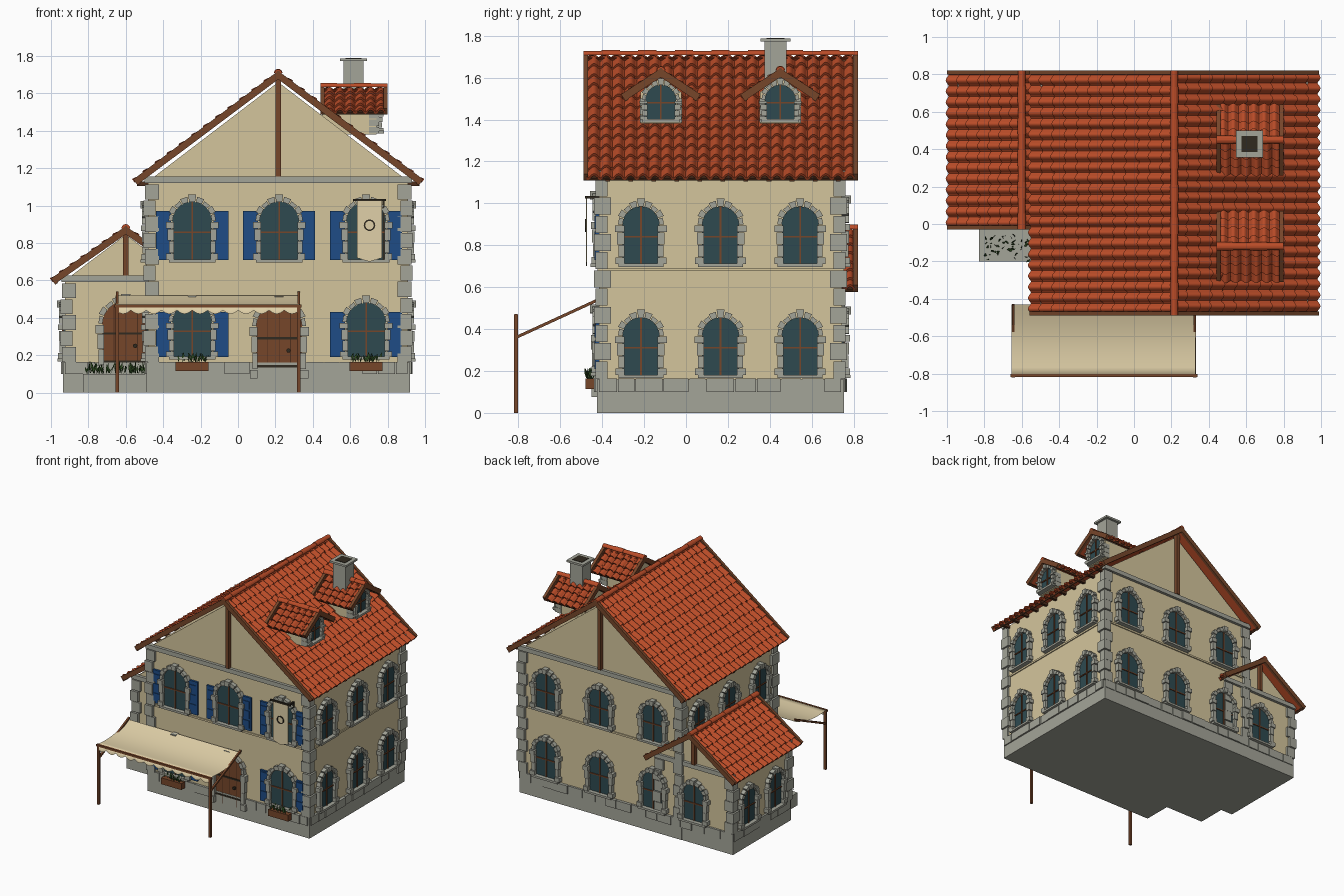
import bpy, bmesh, math, random
from mathutils import Vector, Matrix

if "Cube" in bpy.data.objects:
    bpy.data.objects.remove(bpy.data.objects["Cube"])

random.seed(4)
X, Y, Z = Vector((1, 0, 0)), Vector((0, 1, 0)), Vector((0, 0, 1))
SRGB = {"plaster": (212, 197, 156), "stone": (164, 165, 153), "wood": (118, 70, 42),
        "dark_wood": (78, 46, 28), "terracotta": (186, 76, 40), "glass": (46, 74, 80),
        "blue_paint": (30, 76, 134), "leaf_green": (48, 78, 34), "cloth": (224, 208, 168),
        "iron": (48, 42, 32)}
MATS = {}
for key, rgb in SRGB.items():
    m = MATS[key] = bpy.data.materials.new(key)
    m.diffuse_color = [((c / 255 + 0.055) / 1.055) ** 2.4 for c in rgb] + [1]
    m.use_nodes = True
    m.node_tree.nodes["Principled BSDF"].inputs["Base Color"].default_value = m.diffuse_color

parts = {}


def part(name, mat):
    return parts.setdefault(name, (bmesh.new(), mat))[0]


def frame(u, v, w, o):
    M = Matrix((u, v, w)).transposed().to_4x4()
    M.translation = o
    return M


def wall(n, o):
    return frame(Z.cross(n), Z, n, Vector(o))


def prism(name, mat, M, pts, d0, d1):
    bm = part(name, mat)
    a = [bm.verts.new(M @ Vector((p[0], p[1], d0))) for p in pts]
    b = [bm.verts.new(M @ Vector((p[0], p[1], d1))) for p in pts]
    bm.faces.new(a[::-1])
    bm.faces.new(b)
    for i in range(len(pts)):
        j = (i + 1) % len(pts)
        bm.faces.new((a[i], a[j], b[j], b[i]))


def rect(name, mat, M, u0, u1, v0, v1, d0, d1):
    prism(name, mat, M, [(u0, v0), (u1, v0), (u1, v1), (u0, v1)], d0, d1)


def box(name, mat, x0, x1, y0, y1, z0, z1):
    rect(name, mat, Matrix(), x0, x1, y0, y1, z0, z1)


def beam(name, mat, a, b, w, h):
    a, b = Vector(a), Vector(b)
    d = (b - a).normalized()
    s = d.cross(Z if abs(d.z) < 0.99 else X).normalized()
    rect(name, mat, frame(s, d.cross(s), d, a), -w / 2, w / 2, -h / 2, h / 2, 0, (b - a).length)


# arched window or door with stone surround
def opening(n, x, y, z, w, h, kind="window", shutters=False, trim=1.0):
    M, r = wall(n, (x, y, z)), w / 2
    s = h - r
    arc = [(r * math.cos(math.pi * k / 12), s + r * math.sin(math.pi * k / 12)) for k in range(13)]
    door = kind == "door"
    prism(kind + "_panel", "wood" if door else "glass", M, [(-r, 0), (r, 0)] + arc, -0.01, 0.008)
    for k in range(9):
        a0, a1 = math.pi * (k + 0.07) / 9, math.pi * (k + 0.93) / 9
        q = r + trim * (0.04 if k == 4 else 0.03 if k % 2 else 0.022)
        prism(kind + "_arch", "stone", M, [(R * math.cos(a), s + R * math.sin(a)) for R, a in
              ((r, a0), (q, a0), (q, a1), (r, a1))], -0.01, 0.042 if k == 4 else 0.032)
    for sd in (-1, 1):
        for v0, v1, t in ((0, .18, .034), (.18, .5, .02), (.5, .82, .026), (.82, 1, .036)):
            u0, u1 = sorted((sd * (r - 0.008), sd * (r + t * trim)))
            rect(kind + "_jamb", "stone", M, u0, u1, v0 * s, v1 * s - 0.003, -0.01, 0.02 + t / 2)
        if shutters:
            u0, u1 = sorted((sd * (r + 0.008), sd * (r + 0.088)))
            rect("shutter", "blue_paint", M, u0, u1, 0, h - 0.05, 0, 0.016)
            for k in range(3):
                rect("shutter", "blue_paint", M, u0 + .01, u1 - .01, .02 + k * .075, .08 + k * .075, .01, .021)
    if door:
        for v in (0.06, 0.21):
            rect("door_strap", "iron", M, -r, r, v, v + 0.012, 0, 0.014)
        for k in (-1, 0, 1):
            rect("door_gap", "dark_wood", M, k * r / 2 - .002, k * r / 2 + .002, 0, h - r * .2, 0, .01)
        prism("door_knob", "iron", M, [(.05 + .012 * math.cos(k * .785), .15 + .012 * math.sin(k * .785))
              for k in range(8)], 0, 0.025)
    else:
        rect("window_sill", "stone", M, -r - .02 * trim, r + .02 * trim, -0.014, 0.002, -0.01, 0.04)
        rect("window_bar", "wood", M, -0.004, 0.004, 0, h, 0, 0.015)
        rect("window_bar", "wood", M, -r, r, h * .46, h * .46 + .008, 0, 0.015)


# gabled roof with barrel tiles; mid = middle of the ridge, a = ridge direction
def roof(name, mid, a, length, half, drop, cols, rows):
    mid, L, hl = Vector(mid), math.hypot(half, drop), length / 2
    cw, rh, K = (length - 0.03) / cols, L / rows, 8
    bm = part(name + "_tiles", "terracotta")
    for sgn in (1, -1):
        ax = a * sgn
        d = (Z.cross(ax) * half - Z * drop) / L
        M = frame(ax, d, ax.cross(d), mid)
        for i in range(rows):
            for j in range(cols):
                t1 = min((i + 1) * rh + 0.01 + random.uniform(-.006, .006), L + 0.004)
                lines = []
                for t, base, sc in ((i * rh, -.028, .8), (t1, -.014, 1), (t1, -.028, 1)):
                    row = []
                    for k in range(K + 1):
                        p = k / K
                        hgt = .34 * cw * math.sin(math.pi * p / .75) if p <= .75 else -.006 * math.sin(math.pi * (p - .75) * 4)
                        row.append(bm.verts.new(M @ Vector((-hl + .015 + (j + p) * cw, t, base + sc * hgt))))
                    lines.append(row)
                for r0, r1 in zip(lines, lines[1:]):
                    for k in range(K):
                        bm.faces.new((r0[k], r0[k + 1], r1[k + 1], r1[k]))
        rect(name + "_deck", "terracotta", M, -hl + .01, hl - .01, 0, L - .005, -.034, -.029)
        for c in (-hl, hl - 0.022):
            rect(name + "_barge_board", "wood", M, c, c + .022, -.004, L, -.036, 0)
        rect(name + "_eave_board", "dark_wood", M, -hl, hl, L - .018, L, -.04, -.024)
    # ridge caps
    R = frame(a.cross(Z), Z, -a, mid)
    n = max(3, round(length / .085))
    for k in range(n):
        c0, q = -hl + k * length / n, .02 + .003 * (k % 2)
        prism(name + "_ridge_cap", "terracotta", R, [(q * math.cos(math.pi * m / 8), q * math.sin(math.pi * m / 8) - .012)
              for m in range(9)], c0, c0 + length / n)


# corner stones
def quoin(x, y, sx, sy, z0, z1):
    n = round((z1 - z0) / 0.09)
    for k in range(n):
        lx, ly = ((.058, .04), (.04, .058))[k % 2]
        p = .024 if k % 2 else .017
        xs, ys = sorted((x + sx * p, x - sx * lx)), sorted((y + sy * p, y - sy * ly))
        h = (z1 - z0) / n
        box("corner_stone", "stone", *xs, *ys, z0 + k * h, z0 + (k + 1) * h - .006)


# row of stones on top of the plinth
def course(n, o, u0, u1):
    M = wall(n, o)
    while u0 < u1 - .03:
        e = min(u0 + random.uniform(.08, .14), u1)
        rect("plinth_stone", "stone", M, u0, e - .005, .1, .165, -.01, random.uniform(.014, .024))
        u0 = e


def leaves(x0, x1, y0, y1, z, h, n):
    bm = part("plants", "leaf_green")
    for _ in range(n):
        p = Vector((random.uniform(x0, x1), random.uniform(y0, y1), z))
        t = p + Vector((random.uniform(-.025, .025), random.uniform(-.02, .02), random.uniform(.5, 1) * h))
        q = Vector((random.uniform(-1, 1), random.uniform(-1, 1), 0)).normalized() * .007
        m = p.lerp(t, .6)
        bm.faces.new([bm.verts.new(v) for v in (p, m + q, t, m - q)])


# walls, plinths and bands: main house and side wing
XL, XR, YF, YB = -0.48, 0.91, -0.415, 0.745
AL, AR, AF = -0.925, -0.275, 0.04
for nm, x0, x1, y0, y1, top, apex, post in (("house", XL, XR, YF, YB, 1.13, 1.66, 1.70),
                                            ("wing", AL, AR, AF, YB - .003, .60, .845, .87)):
    c = (x0 + x1) / 2
    M = wall(-Y, (c, 0, 0))
    hw = (x1 - x0) / 2
    prism(nm + "_walls", "plaster", M, [(-hw, .05), (hw, .05), (hw, top), (0, apex), (-hw, top)], -y1, -y0)
    box(nm + "_plinth", "stone", x0 - .01, x1 + .01, y0 - .01, y1 + .01, 0, .16)
    for y, s in ((y0, -1), (y1, 1)):
        ya, yb = sorted((y - s * .01, y + s * .022))
        box(nm + "_gable_band", "stone", x0 - .02, x1 + .02, ya, yb, top - .008, top + .026)
        ya, yb = sorted((y - s * .01, y + s * .03))
        box(nm + "_gable_post", "wood", c - .014, c + .014, ya, yb, top + .026, post - .015)
        for x, sx in ((x0, -1), (x1, 1)):
            quoin(x, y, sx, s, .165, top - .01)
    course(Y, (0, y1, 0), -x1, -x0)
    course(-X, (x0, 0, 0), -y1, -y0)
box("string_course", "plaster", XL - .008, XR + .008, YF - .008, YB + .008, .678, .692)
course(X, (XR, 0, 0), YF, YB)
for u0, u1 in ((XL, .07), (.37, XR)):
    course(-Y, (0, YF, 0), u0, u1)
course(-Y, (0, AF, 0), AL, -.76)

# roofs
roof("main_roof", (.215, .165, 1.72), Y, 1.31, .775, .58, 22, 12)
roof("wing_roof", (-.6, .395, .89), Y, .85, .4, .28, 14, 7)
for k in range(11):
    y = YF + .03 + k * .11
    box("rafter_tail", "dark_wood", XR - .02, XR + .06, y, y + .022, 1.105, 1.128)
    box("rafter_tail", "dark_wood", XL - .06, XL + .02, y, y + .022, 1.105, 1.128)

# dormers
for y in (-.12, .45):
    prism("dormer_walls", "plaster", wall(X, (0, y, 0)),
          [(-.098, 1.38), (.098, 1.38), (.098, 1.53), (0, 1.6), (-.098, 1.53)], .45, .74)
    opening(X, .74, y, 1.4, .145, .165, trim=.8)
    for s in (-.088, .088):
        for z in (1.385, 1.425, 1.465):
            box("dormer_corner", "stone", .70, .755, y + s - .012, y + s + .012, z, z + .036)
    roof("dormer_roof", (.62, y, 1.645), X, .36, .19, .125, 6, 4)

# chimney
cx, cy = .618, .427
box("chimney", "stone", cx - .053, cx + .053, cy - .053, cy + .053, 1.38, 1.785)
box("chimney_cap", "stone", cx - .072, cx + .072, cy - .072, cy + .072, 1.772, 1.787)
box("chimney_flue", "iron", cx - .043, cx + .043, cy - .043, cy + .043, 1.78, 1.79)

# windows and doors
for x in (-.245, .22, .685):
    opening(-Y, x, YF, .71, .21, .31, shutters=True)
    opening(Y, x, YB, .71, .19, .29)
    opening(Y, x, YB, .18, .19, .29)
    if x != .22:
        opening(-Y, x, YF, .19, .21, .29, shutters=True)
        # flower box
        box("flower_box", "wood", x - .088, x + .088, YF - .065, YF - .02, .115, .165)
        leaves(x - .08, x + .08, YF - .06, YF - .03, .16, .06, 24)
for y in (-.215, .165, .545):
    opening(X, XR, y, .71, .175, .275)
    opening(X, XR, y, .18, .175, .275)
    opening(-X, XL, y, .71, .175, .275)
opening(-X, XL, -.215, .18, .175, .275)
for y in (.23, .56):
    opening(-X, AL, y, .18, .175, .275)
opening(Y, -.6, YB, .18, .19, .29)
opening(-Y, .22, YF, .075, .245, .4, "door")
opening(-Y, -.6, AF, .1, .25, .39, "door")

# wing step with plants
box("step", "stone", -.83, -.48, -.2, AF, 0, .1)
leaves(-.81, -.5, -.19, -.06, .1, .07, 70)

# awning on posts
for x in (-.645, .325):
    beam("awning_post", "wood", (x, -.811, 0), (x, -.811, .47), .018, .018)
    beam("awning_rafter", "wood", (x, -.811, .36), (x, -.43, .535), .014, .014)
beam("awning_bar", "wood", (-.66, -.811, .463), (.34, -.811, .463), .016, .016)
bm = part("awning_cloth", "cloth")
NX, NY = 48, 8
rows = []
for j in range(NY + 1):
    t = j / NY
    sag = -.028 * math.sin(math.pi * t)
    rows.append([bm.verts.new((-.655 + .985 * i / NX, -.43 - .385 * t, .52 - .05 * t + sag)) for i in range(NX + 1)])
rows.append([bm.verts.new((-.655 + .985 * i / NX, -.817, .44 - .02 * abs(math.sin(math.pi * i / 4)))) for i in range(NX + 1)])
for r0, r1 in zip(rows, rows[1:]):
    for i in range(NX):
        bm.faces.new((r0[i], r1[i], r1[i + 1], r0[i + 1]))

# hanging banner with a plain ring
beam("banner_pole", "iron", (.615, -.475, 1.03), (.79, -.475, 1.03), .012, .012)
beam("banner_bracket", "iron", (.775, YF, 1.03), (.775, -.48, 1.03), .012, .012)
beam("banner_bracket", "iron", (.778, YF - .005, .71), (.778, YF - .005, 1.03), .01, .01)
prism("banner", "cloth", wall(-Y, (.703, -.472, 0)), [(-.066, .72), (0, .70), (.066, .72), (.066, 1.03), (-.066, 1.03)], 0, .005)
for k in range(16):
    a, b = k * math.pi / 8, (k + 1) * math.pi / 8
    prism("banner_ring", "iron", wall(-Y, (.703, -.477, .895)), [(R * math.cos(t), R * math.sin(t)) for R, t in
          ((.023, a), (.031, a), (.031, b), (.023, b))], 0, .004)

# turn the collected geometry into objects
for name, (bm, mat) in parts.items():
    if not name.endswith(("tiles", "cloth", "plants")):
        bmesh.ops.recalc_face_normals(bm, faces=bm.faces)
    elif name != "plants":
        for f in bm.faces:
            f.smooth = True
    me = bpy.data.meshes.new(name)
    bm.to_mesh(me)
    bm.free()
    me.materials.append(MATS[mat])
    if name.endswith("tiles"):
        me.set_sharp_from_angle(angle=math.radians(40))
    bpy.context.collection.objects.link(bpy.data.objects.new(name, me))
